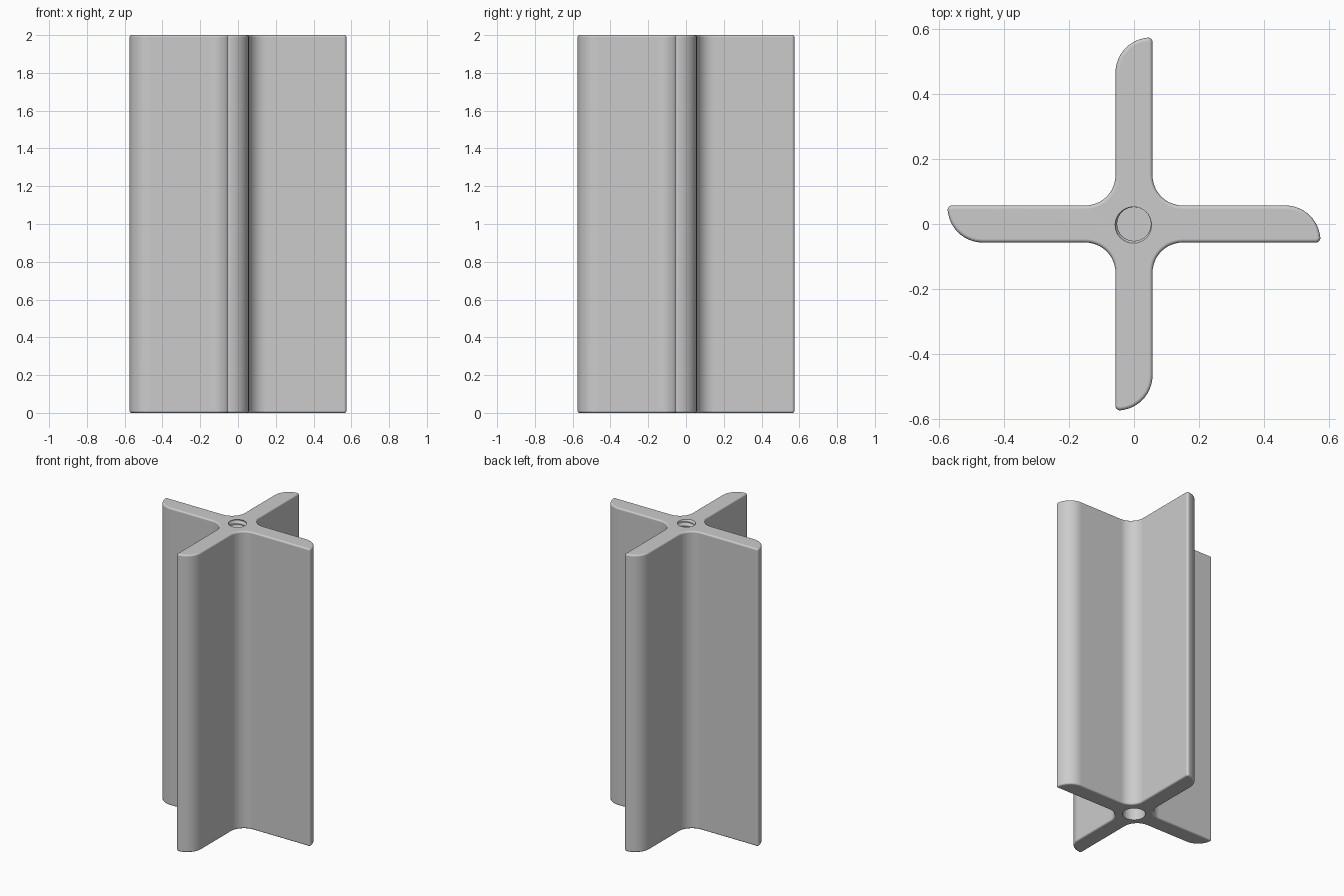
import bpy, bmesh, math
from mathutils import Matrix, Vector

cube = bpy.data.objects.get("Cube")
if cube:
    bpy.data.objects.remove(cube, do_unlink=True)

HEIGHT, HALF, REACH = 2.0, 0.057, 0.574

grey = bpy.data.materials.new("plain grey")
grey.use_nodes = True
colour = (0.6, 0.6, 0.6, 1)
grey.diffuse_color = colour
grey.node_tree.nodes["Principled BSDF"].inputs["Base Color"].default_value = colour


def make_object(name, bm):
    bmesh.ops.recalc_face_normals(bm, faces=bm.faces)
    mesh = bpy.data.meshes.new(name)
    bm.to_mesh(mesh)
    bm.free()
    mesh.materials.append(grey)
    ob = bpy.data.objects.new(name, mesh)
    bpy.context.collection.objects.link(ob)
    return ob


def arc(cx, cy, radius, start, end, steps):
    angles = [math.radians(start + (end - start) * i / steps) for i in range(steps + 1)]
    return [Vector((cx + radius * math.cos(a), cy + radius * math.sin(a), 0)) for a in angles]


def cut(target, cutter):
    mod = target.modifiers.new("hole", "BOOLEAN")
    mod.operation, mod.solver, mod.object = "DIFFERENCE", "EXACT", cutter
    bpy.context.view_layer.objects.active = target
    bpy.ops.object.modifier_apply(modifier=mod.name)
    bpy.data.objects.remove(cutter, do_unlink=True)


def turned_cutter(name, levels, radius_at, sides):
    """Closed round solid whose radius depends on height and angle."""
    bm = bmesh.new()
    rings = []
    for z in levels:
        ring = []
        for i in range(sides):
            a = math.tau * i / sides
            r = radius_at(z, a)
            ring.append(bm.verts.new((r * math.cos(a), r * math.sin(a), z)))
        rings.append(ring)
    for low, high in zip(rings, rings[1:]):
        for i in range(sides):
            j = (i + 1) % sides
            bm.faces.new((low[i], low[j], high[j], high[i]))
    bm.faces.new(rings[0])
    bm.faces.new(rings[-1])
    return make_object(name, bm)


# One quarter of the pinwheel outline: inner fillet, tight corner, rounded tip
fillet, corner, tip = 0.093, 0.014, 0.108
quarter = arc(HALF + fillet, -HALF - fillet, fillet, 180, 90, 12)
quarter += arc(REACH - corner, corner - HALF, corner, -90, 0, 5)
quarter += arc(REACH - tip, HALF - tip, tip, 0, 90, 14)[1:]
outline = [Matrix.Rotation(math.pi / 2 * k, 3, "Z") @ p for k in range(4) for p in quarter]

# Extruded body with softened top and bottom rims
bm = bmesh.new()
base = bm.faces.new([bm.verts.new(p) for p in outline])
top = bmesh.ops.extrude_face_region(bm, geom=[base], use_keep_orig=True)["geom"]
bmesh.ops.translate(bm, vec=(0, 0, HEIGHT), verts=[g for g in top if isinstance(g, bmesh.types.BMVert)])
rims = [e for e in bm.edges if abs(e.verts[0].co.z - e.verts[1].co.z) < 0.001]
bmesh.ops.recalc_face_normals(bm, faces=bm.faces)
bmesh.ops.bevel(bm, geom=rims, offset=0.011, segments=4, profile=0.5, affect="EDGES", clamp_overlap=False)
body = make_object("four_finned_body", bm)

# Threaded blind hole in the top
pitch, per_turn = 0.03, 8
levels = [HEIGHT + 0.021 - i * pitch / per_turn for i in range(11 * per_turn)][::-1]
cut(body, turned_cutter("thread_cutter", levels,
                        lambda z, a: 0.056 + 0.004 * math.cos(math.tau * z / pitch - a), 32))

# Plain blind hole in the bottom
cut(body, turned_cutter("bore_cutter", [-0.05, 0.4], lambda z, a: 0.07, 48))

bpy.ops.object.select_all(action="DESELECT")
body.select_set(True)
bpy.context.view_layer.objects.active = body
bpy.ops.object.shade_smooth_by_angle(angle=math.radians(35))
weighted = body.modifiers.new("flat_face_normals", "WEIGHTED_NORMAL")
weighted.keep_sharp = True
